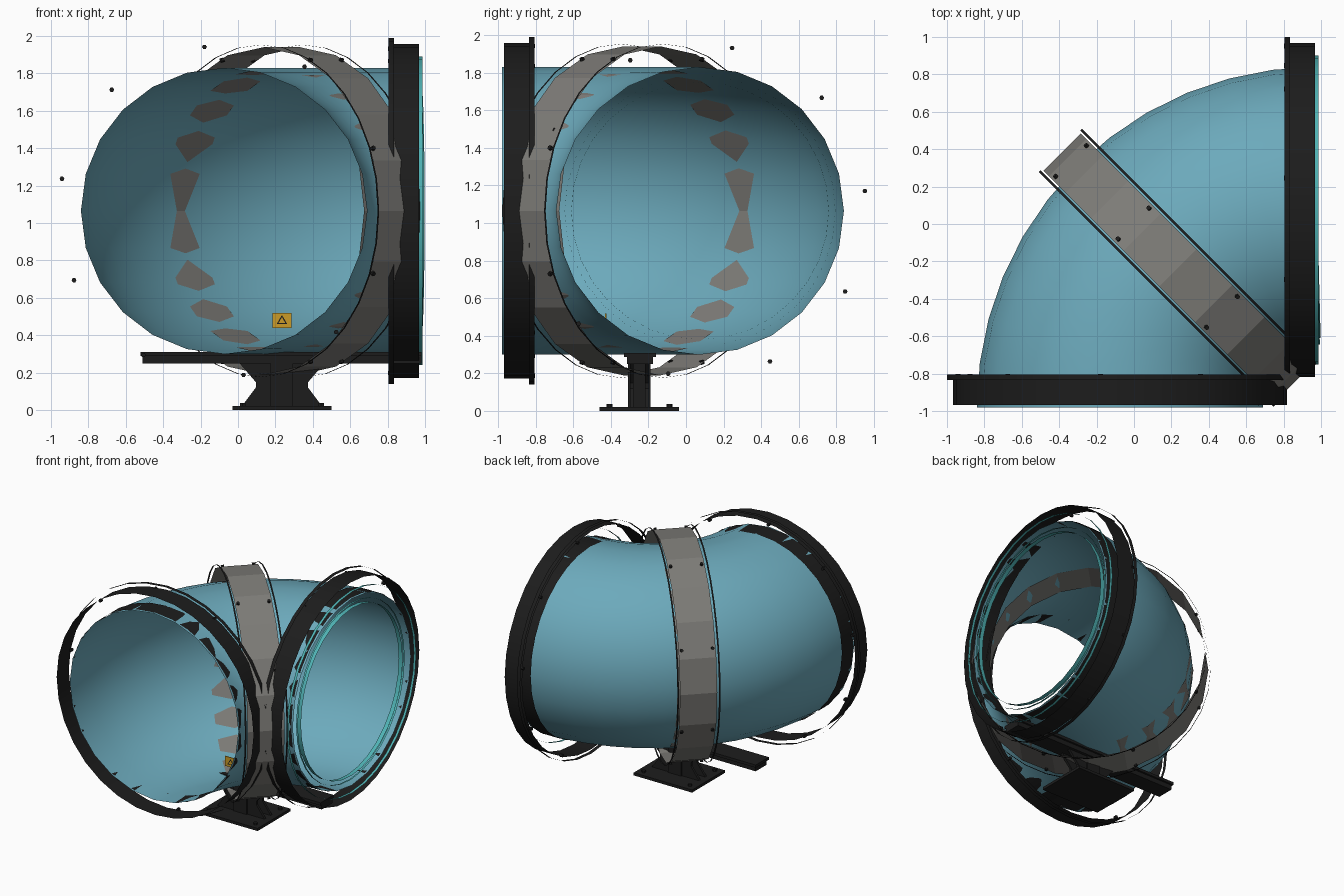
import bpy, bmesh, math
from mathutils import Matrix, Vector

if "Cube" in bpy.data.objects:
    bpy.data.objects.remove(bpy.data.objects["Cube"])

CZ = 1.065                      # height of the pipe axis
R_PIPE, R_BEND, END = 0.765, 1.055, 0.98


def material(name, rgb):
    m = bpy.data.materials.new(name)
    m.diffuse_color = (*rgb, 1)
    m.use_nodes = True
    m.node_tree.nodes["Principled BSDF"].inputs["Base Color"].default_value = m.diffuse_color
    return m


BLUE = material("pipe_blue", (0.15, 0.40, 0.50))
TEAL = material("lining_teal", (0.08, 0.45, 0.46))
DARK = material("dark_metal", (0.012, 0.012, 0.012))
GREY = material("band_grey", (0.21, 0.205, 0.19))
AMBER = material("warning_amber", (0.60, 0.33, 0.02))


def finish(name, bm, mat, smooth=False):
    me = bpy.data.meshes.new(name)
    bm.to_mesh(me)
    bm.free()
    ob = bpy.data.objects.new(name, me)
    bpy.context.collection.objects.link(ob)
    me.materials.append(mat)
    if smooth:
        for p in me.polygons:
            p.use_smooth = True
    return ob


def frame(x, y, deg):
    """Local frame whose X axis is the pipe axis at that station."""
    return Matrix.Translation((x, y, CZ)) @ Matrix.Rotation(math.radians(deg), 4, 'Z')


def skin(bm, rings):
    n = len(rings[0])
    for a, b in zip(rings, rings[1:]):
        for i in range(n):
            j = (i + 1) % n
            bm.faces.new((a[i], a[j], b[j], b[i]))


def circle(bm, mtx, r, n, w=0):
    return [bm.verts.new(mtx @ Vector((w, r * math.cos(2 * math.pi * i / n),
                                       r * math.sin(2 * math.pi * i / n)))) for i in range(n)]


def bands(name, mtx, specs, n, mat, smooth=True):
    """Open hoops; each spec is (radius, start, end) along the axis."""
    bm = bmesh.new()
    for r, w0, w1 in specs:
        skin(bm, [circle(bm, mtx, r, n, w0), circle(bm, mtx, r, n, w1)])
    return finish(name, bm, mat, smooth)


def add_box(bm, x0, x1, y0, y1, z0, z1):
    m = Matrix.Translation(((x0 + x1) / 2, (y0 + y1) / 2, (z0 + z1) / 2)) \
        @ Matrix.Diagonal((x1 - x0, y1 - y0, z1 - z0, 1))
    bmesh.ops.create_cube(bm, size=1, matrix=m)


def boxes(name, specs, mat):
    bm = bmesh.new()
    for s in specs:
        add_box(bm, *s)
    return finish(name, bm, mat)


def add_bolt(bm, mtx, r=0.013, h=0.025):
    bmesh.ops.create_cone(bm, cap_ends=True, segments=6, radius1=r, radius2=r, depth=h, matrix=mtx)


# quarter-bend pipe shell
bm = bmesh.new()
rings = []
for k in range(13):
    a = math.radians(90 * k / 12)
    rings.append(circle(bm, frame(END - R_BEND * math.cos(a), -END + R_BEND * math.sin(a),
                                  90 - math.degrees(a)), R_PIPE, 24))
skin(bm, rings)
finish("elbow_pipe", bm, BLUE, True)

# end flanges: outer hoop, inner hoop, raised lip and bolts
OFF = END - R_BEND
ends = {"front": (frame(OFF, 0, -90), 96.8, -1), "right": (frame(0, -OFF, 0), 6.9, 1)}
for side, (mtx, start, sgn) in ends.items():
    bands(side + "_flange", mtx, [(0.893, 0.81, 0.967), (0.766, 0.82, 0.967)], 32, DARK)
    bands(side + "_flange_lip", mtx, [(0.925, 0.805, 0.835)], 32, DARK)
    bm = bmesh.new()
    for k in range(10):
        a = math.radians(start + 36 * k)
        add_bolt(bm, mtx @ Matrix.Translation((0.815, 0.883 * math.cos(a), 0.883 * math.sin(a)))
                 @ Matrix.Rotation(math.pi / 2, 4, 'Y'))
    finish(side + "_flange_bolts", bm, DARK)

# teal seal and lining of the right opening
bands("right_seal", ends["right"][0], [(0.825, 0.965, 0.986)], 32, TEAL)
bands("right_lining", frame(0.98, -OFF, 1.5), [(0.685, -0.035, 0.0), (0.72, -0.02, -0.005)], 32, TEAL)

# middle clamp band with edge hoops and bolts
MID = END - R_BEND * math.sqrt(0.5)
mid = frame(MID, -MID, 45)
bands("clamp_band", mid, [(0.875, -0.14, 0.14), (0.763, -0.14, 0.14)], 20, GREY, False)
bands("clamp_edge_hoops", mid, [(0.888, s * 0.157 - 0.006, s * 0.157 + 0.006) for s in (-1, 1)], 32, DARK)
bm = bmesh.new()
for k in range(8):
    turn = Matrix.Rotation(math.radians(22.5 + 45 * k), 4, 'X')
    for w in (-0.117, 0.117):
        add_bolt(bm, mid @ turn @ Matrix.Translation((w, 0, 0.872)), h=0.02)
finish("clamp_bolts", bm, DARK)

# support rail under the pipe
boxes("support_rail", [(-0.51, 0.98, -0.315, -0.175, 0.25, 0.29),
                       (-0.52, 0.98, -0.33, -0.16, 0.288, 0.31)], DARK)

# pedestal post and base plate
PX, PY = 0.235, -0.248
boxes("pedestal_post", [(PX - 0.06, PX + 0.06, PY - 0.06, PY + 0.06, 0.02, 0.26)], DARK)
boxes("base_plate", [(PX - 0.265, PX + 0.265, PY - 0.212, PY + 0.212, 0, 0.022)], DARK)

# waisted gusset plate through the post
half = [(0.215, 0.02), (0.14, 0.12), (0.14, 0.15), (0.235, 0.26)]
for i, gy in enumerate((PY - 0.05, PY + 0.03)):
    bm = bmesh.new()
    sides = []
    for y in (gy, gy + 0.02):
        sides.append([[bm.verts.new((PX + s * x, y, z)) for x, z in half] for s in (-1, 1)])
    for l, r in sides:
        for k in range(3):
            bm.faces.new((l[k], r[k], r[k + 1], l[k + 1]))
    for s in (0, 1):
        for k in range(3):
            bm.faces.new((sides[0][s][k], sides[0][s][k + 1], sides[1][s][k + 1], sides[1][s][k]))
    bmesh.ops.recalc_face_normals(bm, faces=bm.faces[:])
    finish("gusset_%d" % (i + 1), bm, DARK)

# base plate corner bolts
bm = bmesh.new()
for sx in (-1, 1):
    for sy in (-1, 1):
        add_bolt(bm, Matrix.Translation((PX + sx * 0.21, PY + sy * 0.16, 0.029)), 0.016, 0.018)
finish("base_bolts", bm, DARK)

# warning plate with a triangle outline
boxes("warning_plate", [(0.185, 0.285, -0.43, -0.424, 0.44, 0.52)], AMBER)
bm = bmesh.new()
tri = [[bm.verts.new((PX + r * math.cos(a), -0.432, 0.476 + r * math.sin(a)))
        for a in (math.radians(90 + 120 * k) for k in range(3))] for r in (0.033, 0.021)]
skin(bm, tri)
finish("warning_triangle", bm, DARK)
